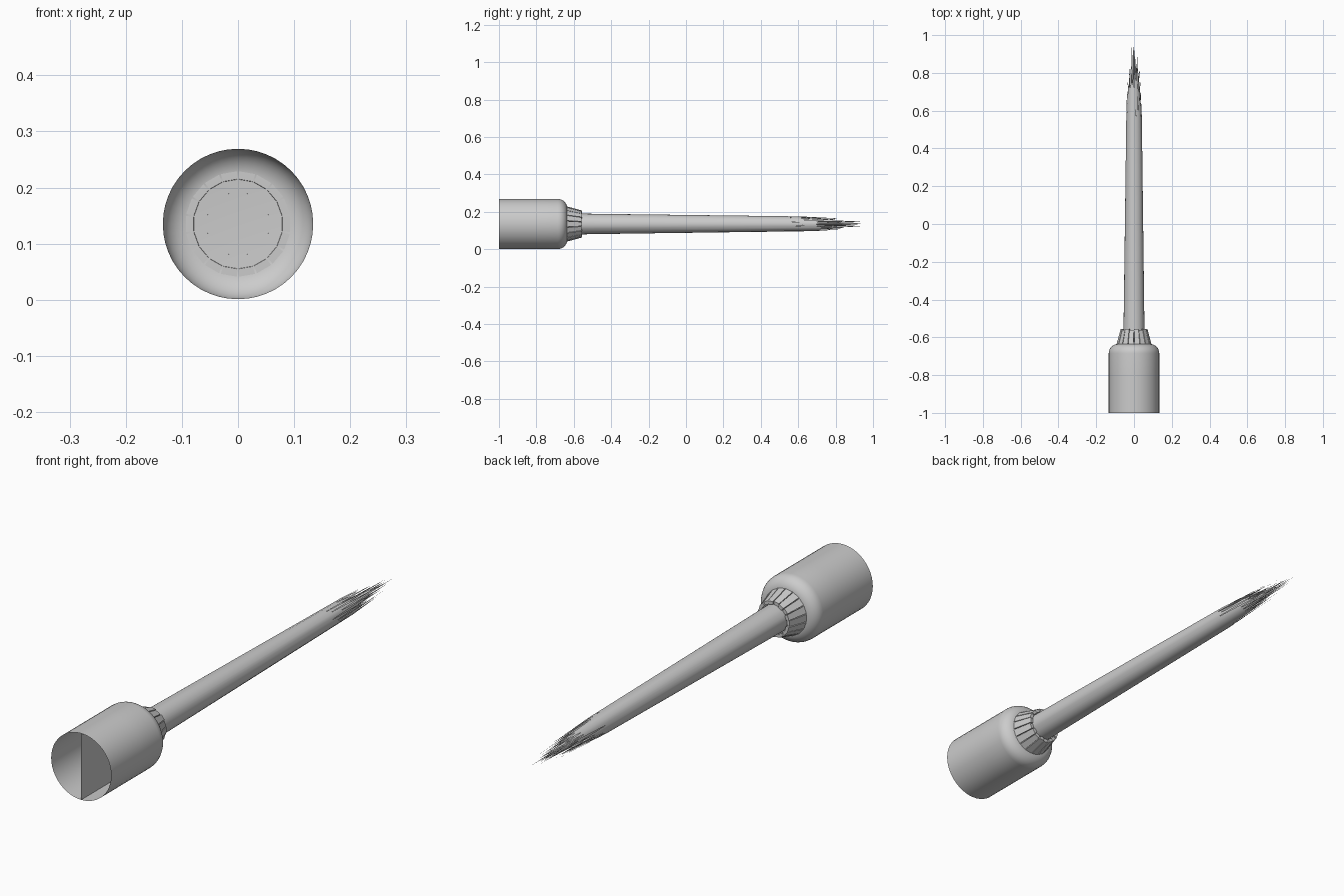
import bpy, bmesh, math, random

if "Cube" in bpy.data.objects:
    bpy.data.objects.remove(bpy.data.objects["Cube"])

random.seed(4)
CZ = 0.135  # height of the long axis


def pt(r, a, y):
    return (r * math.cos(a), y, CZ + r * math.sin(a))


def finish(name, bm, smooth=35):
    bmesh.ops.remove_doubles(bm, verts=bm.verts, dist=1e-5)
    me = bpy.data.meshes.new(name)
    bm.to_mesh(me)
    bm.free()
    ob = bpy.data.objects.new(name, me)
    bpy.context.collection.objects.link(ob)
    bpy.ops.object.select_all(action='DESELECT')
    ob.select_set(True)
    bpy.context.view_layer.objects.active = ob
    bpy.ops.object.shade_smooth_by_angle(angle=math.radians(smooth))
    return ob


def lathe(name, profile, n):
    """Revolve (radius, y) points around the long axis."""
    bm = bmesh.new()
    rings = [[bm.verts.new(pt(r, 2 * math.pi * i / n, y)) for i in range(n)]
             for r, y in profile]
    for a, b in zip(rings, rings[1:]):
        for i in range(n):
            j = (i + 1) % n
            bm.faces.new((a[i], b[i], b[j], a[j]))
    bm.faces.new(rings[-1][::-1])
    return finish(name, bm)


# Socket: thin open cup with a rounded shoulder and closed far end
R, FILLET, END = 0.134, 0.05, -0.635
profile = [(R, -1.0), (R, -0.8)]
for k in range(9):
    t = k / 8 * math.pi / 2
    profile.append((R - FILLET + FILLET * math.cos(t), END - FILLET + FILLET * math.sin(t)))
lathe("socket", profile, 48)

# Divider: flat web splitting the socket into two halves
bm = bmesh.new()
outline = [(0, y, CZ + r) for r, y in profile] + [(0, y, CZ - r) for r, y in reversed(profile)]
bm.faces.new([bm.verts.new(v) for v in outline])
finish("socket_divider", bm)

# Collar: ring of tapered slats gripping the shaft
bm = bmesh.new()
SLATS = 18
for i in range(SLATS):
    a = 2 * math.pi * i / SLATS
    h = math.pi / SLATS * 0.9
    tip = -0.556 - 0.004 * (i % 2)
    v = [bm.verts.new(pt(r, a + s * h, y))
         for y, ro, th in ((-0.637, 0.094, 0.014), (tip, 0.072, 0.013))
         for r, s in ((ro, -1), (ro, 1), (ro - th, 1), (ro - th, -1))]
    for f in ((0, 1, 2, 3), (7, 6, 5, 4), (0, 4, 5, 1), (1, 5, 6, 2), (2, 6, 7, 3), (3, 7, 4, 0)):
        bm.faces.new([v[k] for k in f])
bmesh.ops.recalc_face_normals(bm, faces=bm.faces)
finish("collar_slats", bm)


def shaft_radius(y):
    return 0.056 - 0.0125 * (y + 0.6) - max(0, y - 0.6) * 0.03


def frayed_tube(name, scale, strands, start, split, tip):
    """Tapered tube whose far end breaks into pointed strands."""
    bm = bmesh.new()
    step = 2 * math.pi / strands
    n = strands * 2
    r0 = shaft_radius(start) * scale
    valley = [random.uniform(*split) for _ in range(strands)]
    base = [bm.verts.new(pt(r0, i * step / 2, start)) for i in range(n)]
    notch = []
    for i in range(n):
        k = i // 2
        y = valley[k] if i % 2 == 0 else (valley[k] + valley[(k + 1) % strands]) / 2
        notch.append(bm.verts.new(pt(shaft_radius(y) * scale, i * step / 2, y)))
    for i in range(n):
        j = (i + 1) % n
        bm.faces.new((base[i], notch[i], notch[j], base[j]))
    for k in range(strands):
        a, b, c = notch[2 * k], notch[2 * k + 1], notch[(2 * k + 2) % n]
        y = max(random.uniform(*tip), max(a.co.y, c.co.y) + 0.06)
        r = shaft_radius(y) * scale * 0.95
        p = bm.verts.new(pt(r, (2 * k + 1) * step / 2, y))
        bm.faces.new((a, p, b))
        bm.faces.new((b, p, c))
    finish(name, bm, 50)


# Shaft and the fibres at its frayed end
frayed_tube("shaft", 1.0, 20, -0.637, (0.52, 0.74), (0.70, 0.87))
frayed_tube("middle_fibres", 0.8, 13, 0.3, (0.58, 0.76), (0.78, 0.92))
frayed_tube("inner_fibres", 0.5, 8, 0.3, (0.62, 0.78), (0.84, 0.96))

# Core spikes: slim needles reaching the tip
bm = bmesh.new()
for k in range(10):
    a, r = k * 2.4, 0.022 * math.sqrt(k / 10)
    x, _, z = pt(r, a, 0)
    end = 1.0 if k == 0 else random.uniform(0.82, 0.95)
    ring = [bm.verts.new((x + 0.008 * math.cos(t * math.pi / 2), 0.5, z + 0.008 * math.sin(t * math.pi / 2)))
            for t in range(4)]
    p = bm.verts.new((x * 0.8, end, CZ + (z - CZ) * 0.8))
    for t in range(4):
        bm.faces.new((ring[t], p, ring[(t + 1) % 4]))
finish("core_fibres", bm)
